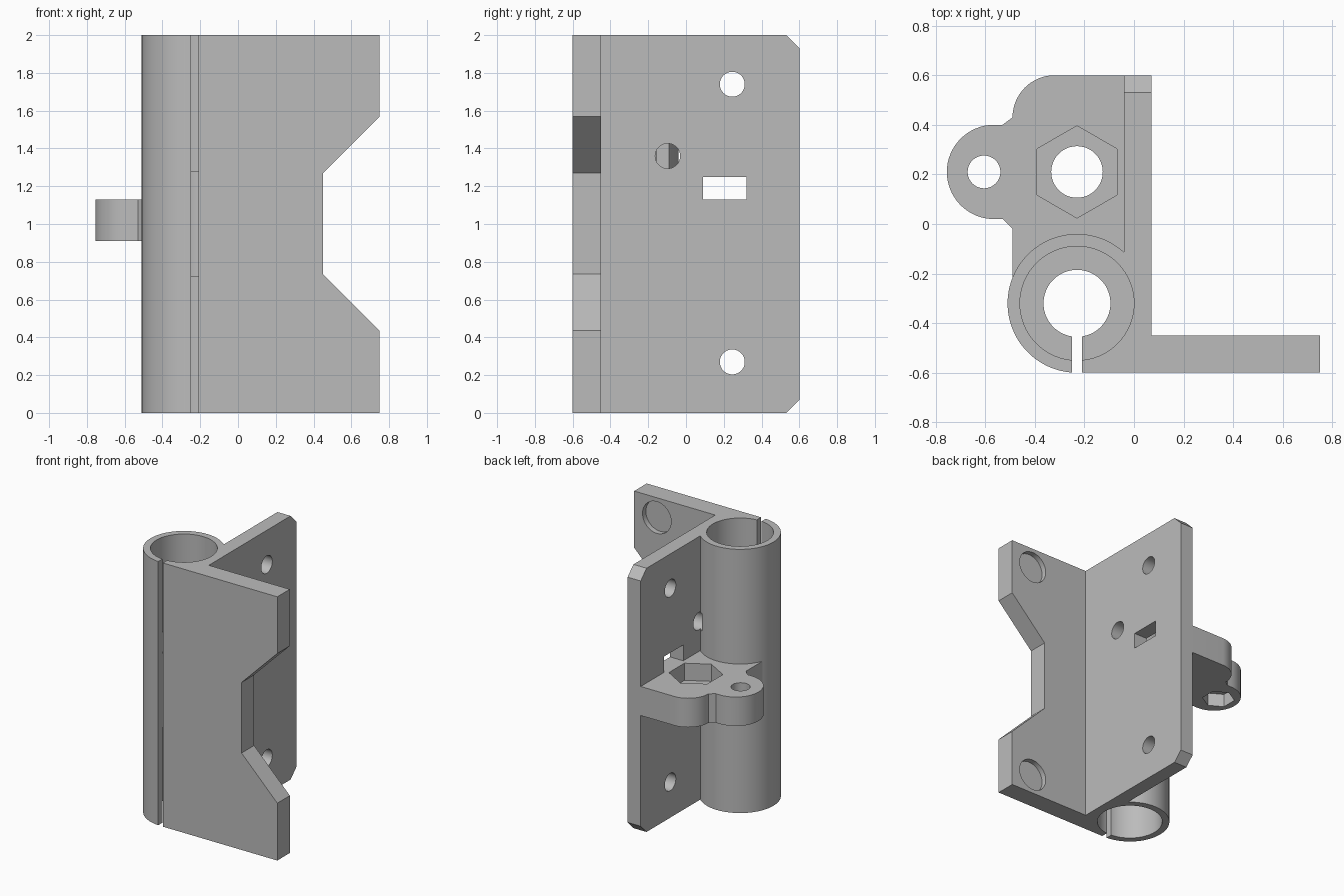
import bpy, bmesh
from math import pi, cos, sin, asin, acos
from mathutils import Matrix, Vector

old = bpy.data.objects.get("Cube")
if old:
    bpy.data.objects.remove(old, do_unlink=True)

grey = bpy.data.materials.new("plain grey")
grey.use_nodes = True
colour = (0.5, 0.5, 0.5, 1)
grey.diffuse_color = colour
grey.node_tree.nodes["Principled BSDF"].inputs["Base Color"].default_value = colour


def arc(cx, cy, r, a0, a1, n=48):
    return [(cx + r * cos(a0 + (a1 - a0) * i / n),
             cy + r * sin(a0 + (a1 - a0) * i / n)) for i in range(n + 1)]


def prism(name, outline, low, high, axis="Z"):
    """Extrude an outline along an axis; outlines are (x,y), (x,z) or (y,z)."""
    place = {"Z": lambda a, b, c: (a, b, c),
             "Y": lambda a, b, c: (a, c, b),
             "X": lambda a, b, c: (c, a, b)}[axis]
    bm = bmesh.new()
    face = bm.faces.new([bm.verts.new(place(a, b, low)) for a, b in outline])
    ext = bmesh.ops.extrude_face_region(bm, geom=[face])
    move = Vector(place(0, 0, high - low))
    bmesh.ops.translate(bm, vec=move, verts=[v for v in ext["geom"] if isinstance(v, bmesh.types.BMVert)])
    bmesh.ops.recalc_face_normals(bm, faces=bm.faces)
    mesh = bpy.data.meshes.new(name)
    bm.to_mesh(mesh)
    bm.free()
    mesh.materials.append(grey)
    obj = bpy.data.objects.new(name, mesh)
    bpy.context.collection.objects.link(obj)
    return obj


def disc(cx, cy, r, sides=48, turn=0.0):
    return arc(cx, cy, r, turn, turn + 2 * pi, sides)[:-1]


def rect(a0, a1, b0, b1):
    return [(a0, b0), (a1, b0), (a1, b1), (a0, b1)]


def cut(target, outline, low, high, axis="Z"):
    cutter = prism("cutter", outline, low, high, axis)
    cutter.hide_render = True
    mod = target.modifiers.new("cut", "BOOLEAN")
    mod.operation, mod.solver, mod.object = "DIFFERENCE", "EXACT", cutter
    bpy.context.view_layer.objects.active = target
    bpy.ops.object.modifier_apply(modifier=mod.name)
    bpy.data.objects.remove(cutter, do_unlink=True)


def smooth(obj):
    bpy.ops.object.select_all(action="DESELECT")
    obj.select_set(True)
    bpy.context.view_layer.objects.active = obj
    bpy.ops.object.shade_smooth_by_angle(angle=pi / 6)


# Bracket body: split tube, side plate and front plate in one profile
TX, TY, OUT, BORE, NECK, SLIT = -0.23, -0.32, 0.28, 0.23, 0.135, 0.02
start = acos((-0.04 - TX) / OUT)
outer = arc(TX, TY, OUT, start, 1.5 * pi - asin(SLIT / OUT), 64)
gap = asin(SLIT / NECK)
inner = arc(TX, TY, NECK, 1.5 * pi - gap, -0.5 * pi + gap, 64)
plates = [(TX + SLIT, -0.6), (0.75, -0.6), (0.75, -0.45), (0.07, -0.45), (0.07, 0.6), (-0.04, 0.6)]
body = prism("bracket_body", plates + outer + inner, 0, 2)

# Wide bearing seats at both ends of the tube
cut(body, disc(TX, TY, BORE, 64), -0.1, 0.72)
cut(body, disc(TX, TY, BORE, 64), 1.28, 2.1)

# Notch in the free edge of the front plate
cut(body, [(0.45, 0.735), (0.85, 0.335), (0.85, 1.67), (0.45, 1.27)], -0.7, -0.3, "Y")

for flip in (False, True):
    def z(h):
        return 2 - h if flip else h
    # Clipped rear corners of the side plate
    cut(body, [(0.43, z(-0.1)), (0.7, z(-0.1)), (0.7, z(0.17))], -0.2, 0.2, "X")
    # Shallow round pockets in the back of the front plate
    cut(body, disc(0.56, z(0.15), 0.12), -0.49, -0.4, "Y")

# Screw holes, blind hole and slot in the side plate
for height in (0.27, 1.74):
    cut(body, disc(0.245, height, 0.066), -0.2, 0.2, "X")
cut(body, disc(-0.097, 1.36, 0.066), -0.07, 0.2, "X")
cut(body, rect(0.09, 0.32, 1.13, 1.25), -0.2, 0.2, "X")
smooth(body)

# Clamp arm with a rounded lug
LOW, HIGH = 0.91, 1.13
arm_outline = ([(-0.04, 0.6)] + arc(-0.32, 0.43, 0.17, pi / 2, pi, 16)
               + [(-0.49, 0.44), (-0.53, 0.4)][1:]
               + arc(-0.565, 0.21, 0.19, pi / 2, 1.5 * pi, 32)
               + [(-0.53, 0.02), (-0.49, -0.02), (-0.49, -0.23), (-0.43, -0.25), (TX, -0.1), (-0.04, -0.13)])
arm = prism("clamp_arm", arm_outline, LOW, HIGH)

# Bolt holes with hexagonal nut pockets, one above and one below
cut(arm, disc(TX, 0.21, 0.104), LOW - 0.1, HIGH + 0.1)
cut(arm, disc(TX, 0.21, 0.186, 6, pi / 2), HIGH - 0.13, HIGH + 0.1)
cut(arm, disc(-0.605, 0.21, 0.066), LOW - 0.1, HIGH + 0.1)
cut(arm, disc(-0.605, 0.21, 0.115, 6, pi / 2), LOW - 0.1, LOW + 0.1)
smooth(arm)
